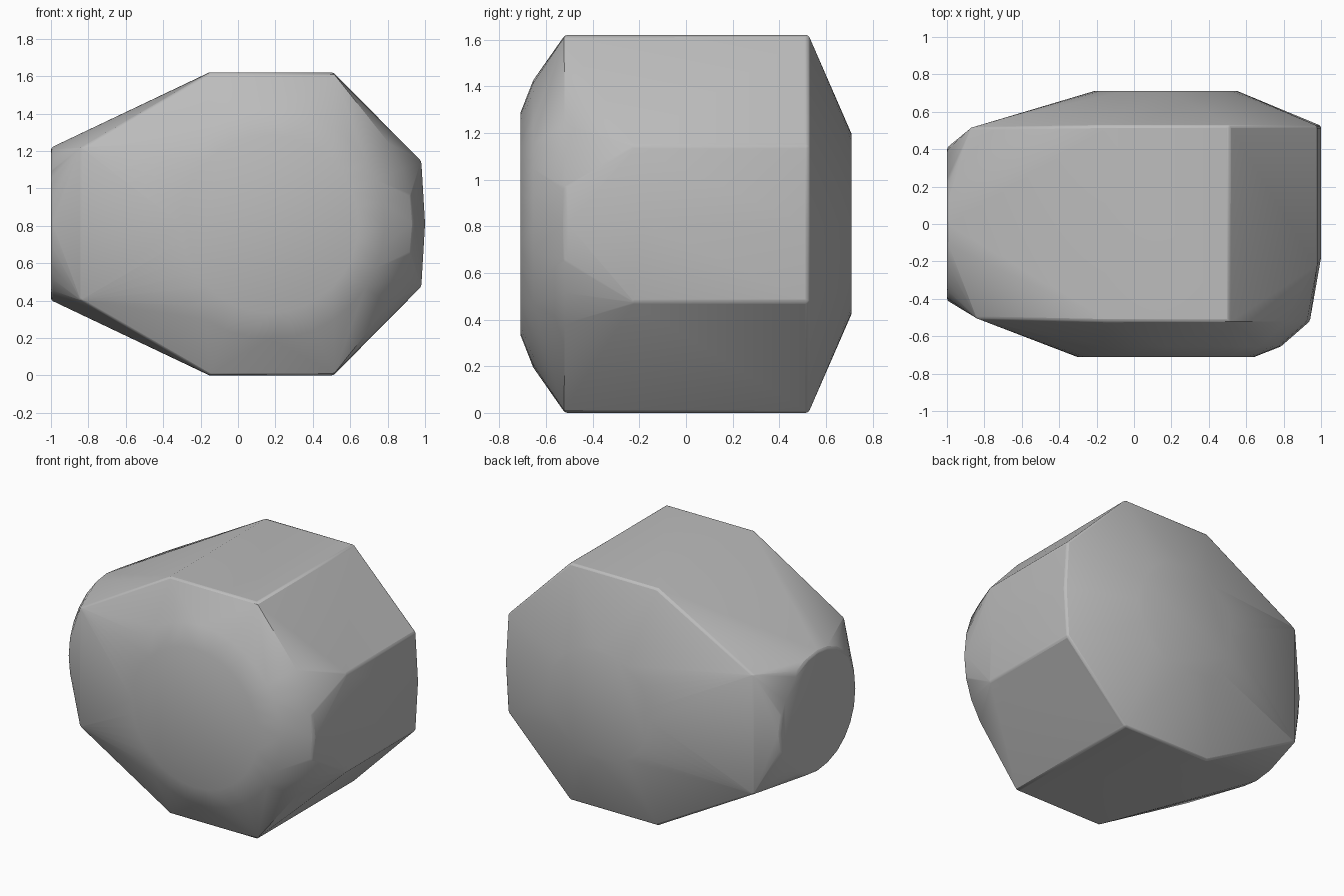
import bpy, bmesh, math

if "Cube" in bpy.data.objects:
    bpy.data.objects.remove(bpy.data.objects["Cube"], do_unlink=True)

grey = bpy.data.materials.new("plain grey")
grey.use_nodes = True
colour = (0.5, 0.5, 0.5, 1)
grey.diffuse_color = colour
grey.node_tree.nodes["Principled BSDF"].inputs["Base Color"].default_value = colour

MID = 0.81          # height of the symmetry plane
AXIS = 0.17         # x of the front and back discs
bm = bmesh.new()


def mirrored(x, y, half):
    """Corner pair above and below the middle height."""
    for s in (-1, 1):
        bm.verts.new((x, y, MID + s * half))


def disc_y(y, r, n=32):
    """Ring of points facing front or back."""
    for i in range(n):
        a = math.tau * i / n
        bm.verts.new((AXIS + r * math.cos(a), y, MID + r * math.sin(a)))


def disc_x(x, r, n=24):
    """Ring of points facing sideways."""
    for i in range(n):
        a = math.tau * i / n
        bm.verts.new((x, r * math.cos(a), MID + r * math.sin(a)))


# Faceted body
for y in (-0.52, 0.525):
    mirrored(-0.15, y, 0.81)
    mirrored(0.51, y, 0.81)
mirrored(0.98, 0.525, 0.335)
mirrored(0.98, -0.22, 0.335)
for y in (0.525, -0.18):
    bm.verts.new((1.0, y, MID))

# Domed front, flat back disc, round end on the narrow side
disc_y(-0.52, 0.77)
disc_y(-0.655, 0.615)
disc_y(-0.71, 0.475)
disc_y(0.71, 0.385)
disc_x(-1.0, 0.408)
mirrored(-0.87, 0.515, 0.408)
mirrored(-0.84, -0.505, 0.408)

# Skin the points into one closed shell
hull = bmesh.ops.convex_hull(bm, input=bm.verts[:])
loose = {g for g in hull["geom_interior"] + hull["geom_unused"]
         if isinstance(g, bmesh.types.BMVert)}
bmesh.ops.delete(bm, geom=list(loose), context='VERTS')
bmesh.ops.dissolve_limit(bm, angle_limit=math.radians(0.5),
                         verts=bm.verts[:], edges=bm.edges[:])
bmesh.ops.recalc_face_normals(bm, faces=bm.faces[:])

mesh = bpy.data.meshes.new("faceted_body")
bm.to_mesh(mesh)
bm.free()
mesh.materials.append(grey)
body = bpy.data.objects.new("faceted_body", mesh)
bpy.context.collection.objects.link(body)

# Soft shading with a slim rounding on the edges
bevel = body.modifiers.new("soft_edges", 'BEVEL')
bevel.width = 0.012
bevel.segments = 2
bevel.limit_method = 'ANGLE'
bevel.angle_limit = math.radians(35)
bpy.context.view_layer.objects.active = body
body.select_set(True)
bpy.ops.object.shade_smooth_by_angle(angle=math.radians(30))
